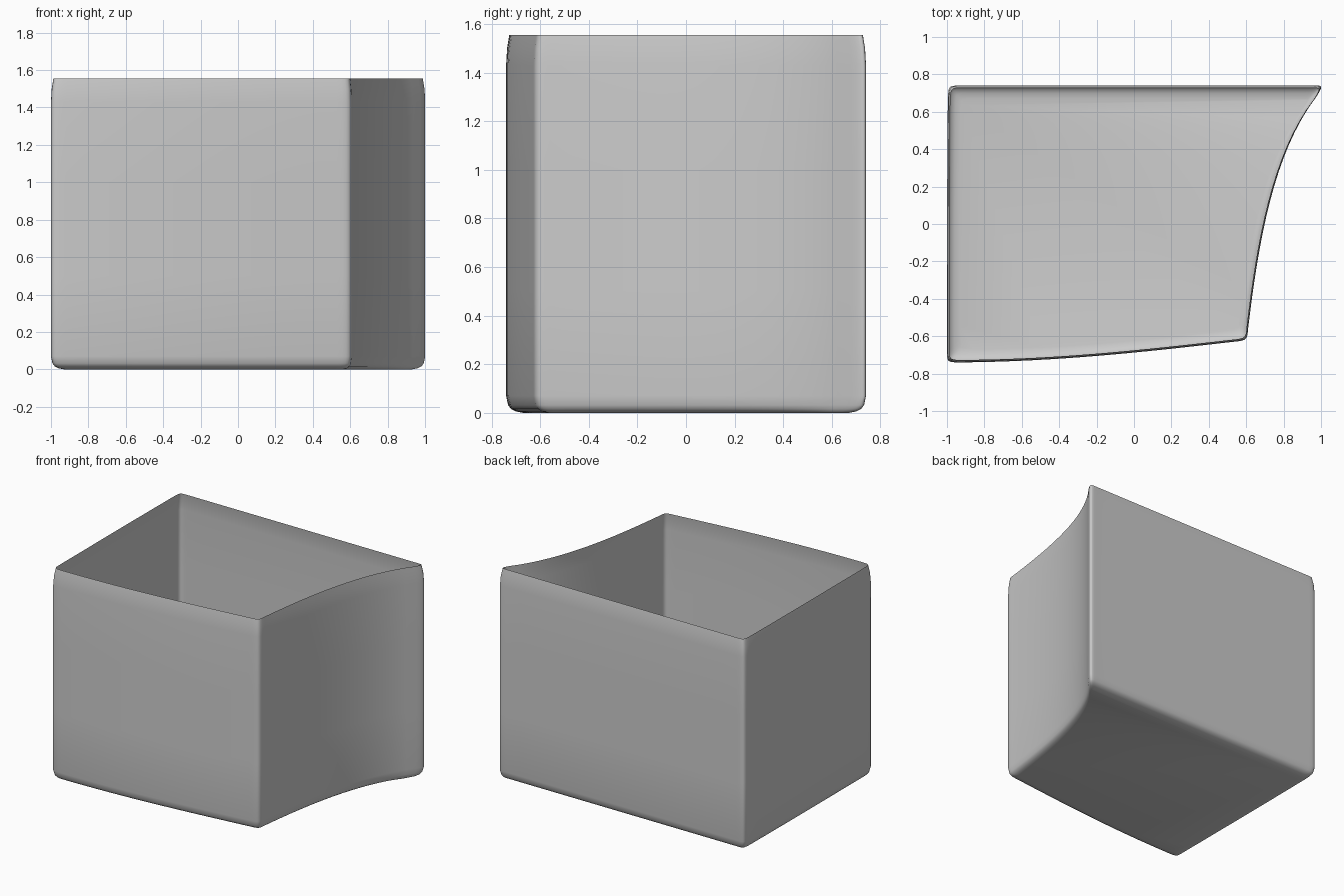
import bpy
import bmesh
from mathutils import Vector
from mathutils.geometry import interpolate_bezier

if "Cube" in bpy.data.objects:
    bpy.data.objects.remove(bpy.data.objects["Cube"], do_unlink=True)

grey = bpy.data.materials.new("plain_grey")
grey.use_nodes = True
grey.diffuse_color = (0.6, 0.6, 0.6, 1)
grey.node_tree.nodes["Principled BSDF"].inputs["Base Color"].default_value = (0.6, 0.6, 0.6, 1)

# Walls seen from above, anticlockwise: start, two handles, end, then the corner that follows
walls = [
    ((-0.92, -0.74), (-0.4, -0.735), (0.05, -0.685), (0.53, -0.63), (0.605, -0.622)),  # front
    ((0.61, -0.56), (0.665, -0.1), (0.745, 0.38), (0.975, 0.68), (1.013, 0.742)),      # curved side
    ((0.95, 0.74), (0.3, 0.74), (-0.3, 0.74), (-0.93, 0.74), (-0.99, 0.74)),           # back
    ((-0.995, 0.68), (-1, 0.25), (-1, -0.25), (-1, -0.68), (-1, -0.74)),               # straight side
]


def bezier(start, handle_a, handle_b, end, count):
    points = [Vector((*p, 0)) for p in (start, handle_a, handle_b, end)]
    return interpolate_bezier(*points, count)[:-1]


outline = []
for i, (start, a, b, end, corner) in enumerate(walls):
    outline += bezier(start, a, b, end, 17)
    outline += bezier(end, corner, corner, walls[(i + 1) % 4][0], 8)

# Height profile: inset and z, with a rounded base edge and a slight inward curl at the rim
profile = [(0.07, 0), (0.04, 0.006), (0.02, 0.016), (0.008, 0.032), (0, 0.07),
           (0, 0.5), (0, 1), (0, 1.43), (0.004, 1.5), (0.013, 1.555)]

# Open shell: stacked rings joined by quads, closed only by the floor
bm = bmesh.new()
rings = [[bm.verts.new((p.x * (1 - inset), p.y * (1 - inset / 0.74), z)) for p in outline]
         for inset, z in profile]
n = len(outline)
for low, high in zip(rings, rings[1:]):
    for i in range(n):
        j = (i + 1) % n
        bm.faces.new((low[i], low[j], high[j], high[i]))
bm.faces.new(rings[0][::-1])

mesh = bpy.data.meshes.new("open_box")
bm.to_mesh(mesh)
bm.free()
mesh.materials.append(grey)
box = bpy.data.objects.new("open_box", mesh)
bpy.context.collection.objects.link(box)
for face in mesh.polygons:
    face.use_smooth = True
